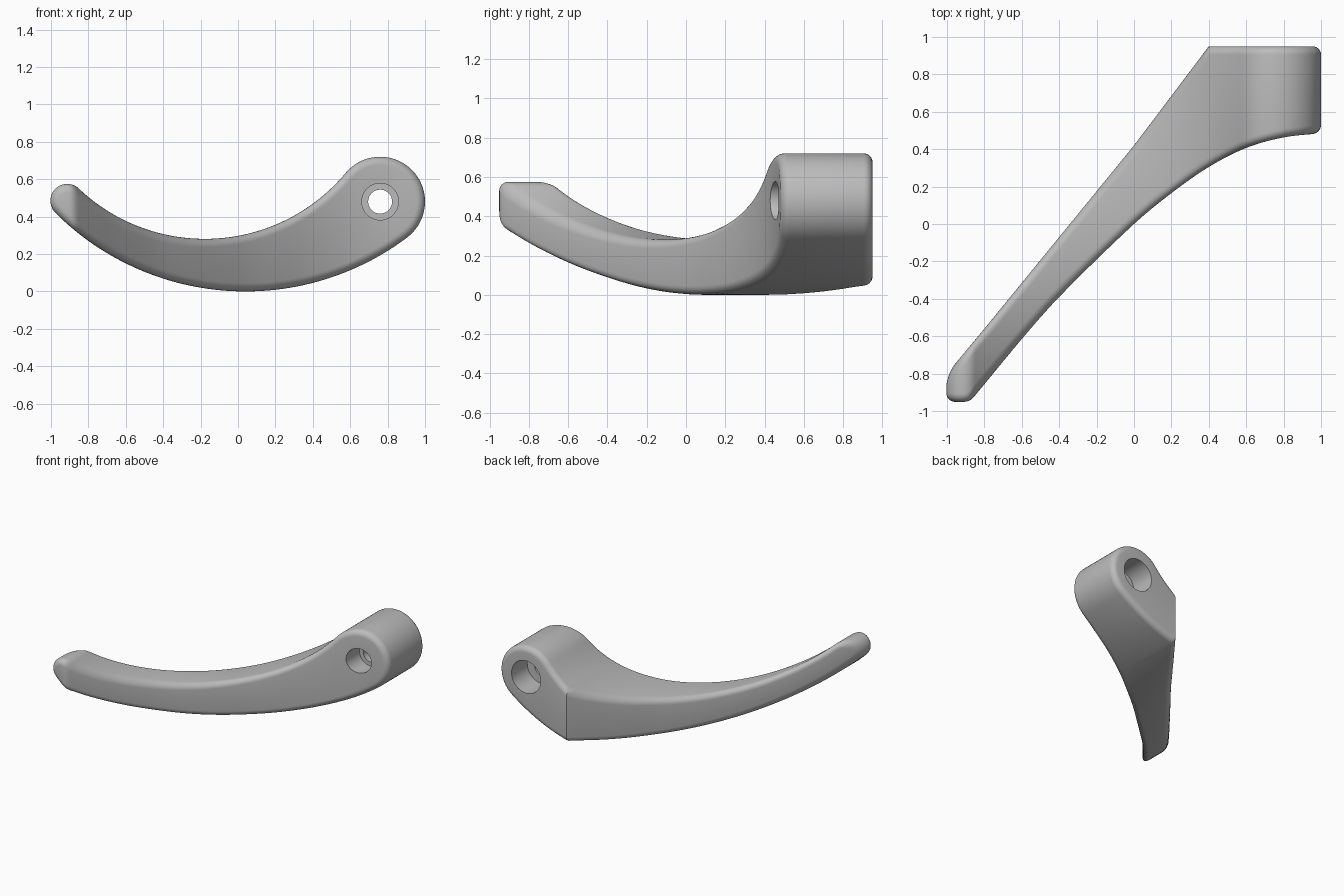
import bpy, bmesh
from math import sin, cos, pi, sqrt, hypot

if "Cube" in bpy.data.objects:
    bpy.data.objects.remove(bpy.data.objects["Cube"])

BOSS = (0.76, 0.48, 0.24)      # x, z, radius of the pivot end
TIP = (-0.913, 0.485, 0.09)    # x, z, radius of the finger end
UPPER = (-0.177, 1.26, 0.979)  # concave arc tangent to both ends
LOWER = (0.04, 1.44, 1.44)     # convex arc tangent to both ends
ROUND = 0.045                  # edge rounding radius
STEPS = 6

# Plan outline: front and rear edges as (x, y)
FRONT = [(-1.0, -0.95), (-0.9, -0.95), (-0.87, -0.938), (-0.84, -0.905),
         (-0.6, -0.615), (-0.4, -0.39), (0, 0.0), (0.2, 0.165),
         (0.4, 0.305), (0.6, 0.407), (0.8, 0.463), (1.0, 0.485)]
REAR = [(-1.0, -0.8), (-0.8, -0.56), (0, 0.42), (0.4, 0.95), (1.0, 0.95)]


def plan_y(pts, x, smooth):
    x = min(max(x, pts[0][0]), pts[-1][0])
    i = next(k for k in range(len(pts) - 1) if x <= pts[k + 1][0])
    (x0, y0), (x1, y1) = pts[i], pts[i + 1]
    w = x1 - x0
    t = (x - x0) / w
    if not smooth:
        return y0 + (y1 - y0) * t

    def slope(k):
        a, b = pts[max(k - 1, 0)], pts[min(k + 1, len(pts) - 1)]
        return (b[1] - a[1]) / (b[0] - a[0])
    return ((2*t**3 - 3*t*t + 1) * y0 + (t**3 - 2*t*t + t) * w * slope(i)
            + (3*t*t - 2*t**3) * y1 + (t**3 - t*t) * w * slope(i + 1))


def outline_z(x, inset, up):
    """Height of the upper or lower side outline, shrunk by inset."""
    arc = UPPER if up else LOWER
    sign = 1 if up else -1
    for end, side in ((BOSS, 1), (TIP, -1)):
        ex, ez, r = end
        r -= inset
        dx, dz = arc[0] - ex, arc[1] - ez
        touch = ex + sign * r * dx / hypot(dx, dz)
        if (x - touch) * side >= 0:
            return ez + sign * sqrt(max(r * r - (x - ex) ** 2, 0))
    radius = arc[2] + sign * inset
    return arc[1] - sqrt(radius ** 2 - (x - arc[0]) ** 2)


def stations(inset):
    """Matching x positions from finger tip to pivot end."""
    n = 14
    xs = [TIP[0] - (TIP[2] - inset) * cos(pi / 2 * k / n) for k in range(n)]
    for a, b, m in ((TIP[0], -0.8, 12), (-0.8, 0.4, 40), (0.4, BOSS[0], 18)):
        xs += [a + (b - a) * k / m for k in range(m)]
    xs += [BOSS[0] + (BOSS[2] - inset) * sin(pi / 2 * k / n) for k in range(n + 1)]
    return xs


def make_object(name, bm):
    bmesh.ops.remove_doubles(bm, verts=bm.verts[:], dist=1e-5)
    bmesh.ops.recalc_face_normals(bm, faces=bm.faces[:])
    mesh = bpy.data.meshes.new(name)
    bm.to_mesh(mesh)
    bm.free()
    ob = bpy.data.objects.new(name, mesh)
    bpy.context.collection.objects.link(ob)
    return ob


def bridge(bm, a, b):
    for k in range(len(a)):
        j = (k + 1) % len(a)
        bm.faces.new((a[k], a[j], b[j], b[k]))


# Handle body: rounded rings from the front wall to the rear wall
bm = bmesh.new()
rings = []
levels = [(FRONT, 1, k) for k in range(STEPS, -1, -1)]
levels += [(REAR, -1, k) for k in range(STEPS + 1)]
for pts, inward, k in levels:
    t = pi / 2 * k / STEPS
    inset = ROUND * (1 - cos(t))
    upper, lower = [], []
    for x in stations(inset):
        smooth = pts is FRONT
        h = 0.02
        a, b = max(x - h, -1), min(x + h, 1)
        s = (plan_y(pts, b, smooth) - plan_y(pts, a, smooth)) / (b - a)
        y = plan_y(pts, x, smooth) + inward * ROUND * (1 - sin(t)) * hypot(1, s)
        upper.append(bm.verts.new((x, y, outline_z(x, inset, True))))
        lower.append(bm.verts.new((x, y, outline_z(x, inset, False))))
    rings.append((upper, lower))
loops = [u + lo[::-1] for u, lo in rings]
for a, b in zip(loops, loops[1:]):
    bridge(bm, a, b)
for upper, lower in (rings[0], rings[-1]):
    for k in range(len(upper) - 1):
        bm.faces.new((upper[k], upper[k + 1], lower[k + 1], lower[k]))
handle = make_object("lever_handle", bm)

# Stepped pivot bore: front recess, narrow web, wide rear recess
bm = bmesh.new()
bore = []
for r, y in ((0.098, 0.2), (0.098, 0.6), (0.064, 0.6),
             (0.064, 0.75), (0.13, 0.75), (0.13, 1.2)):
    bore.append([bm.verts.new((BOSS[0] + r * cos(2 * pi * k / 64), y,
                               BOSS[1] + r * sin(2 * pi * k / 64)))
                 for k in range(64)])
for a, b in zip(bore, bore[1:]):
    bridge(bm, a, b)
bm.faces.new(bore[0])
bm.faces.new(bore[-1])
cutter = make_object("bore_cutter", bm)
cutter.hide_render = True

cut = handle.modifiers.new("pivot_bore", 'BOOLEAN')
cut.operation = 'DIFFERENCE'
cut.solver = 'EXACT'
cut.object = cutter
bpy.ops.object.select_all(action='DESELECT')
handle.select_set(True)
bpy.context.view_layer.objects.active = handle
bpy.ops.object.modifier_apply(modifier=cut.name)
bpy.data.objects.remove(cutter)

# Single grey finish
grey = bpy.data.materials.new("mid_grey")
grey.use_nodes = True
colour = (0.5, 0.5, 0.5, 1)
grey.diffuse_color = colour
grey.node_tree.nodes["Principled BSDF"].inputs["Base Color"].default_value = colour
handle.data.materials.clear()
handle.data.materials.append(grey)
bpy.ops.object.shade_smooth_by_angle(angle=pi / 6)
